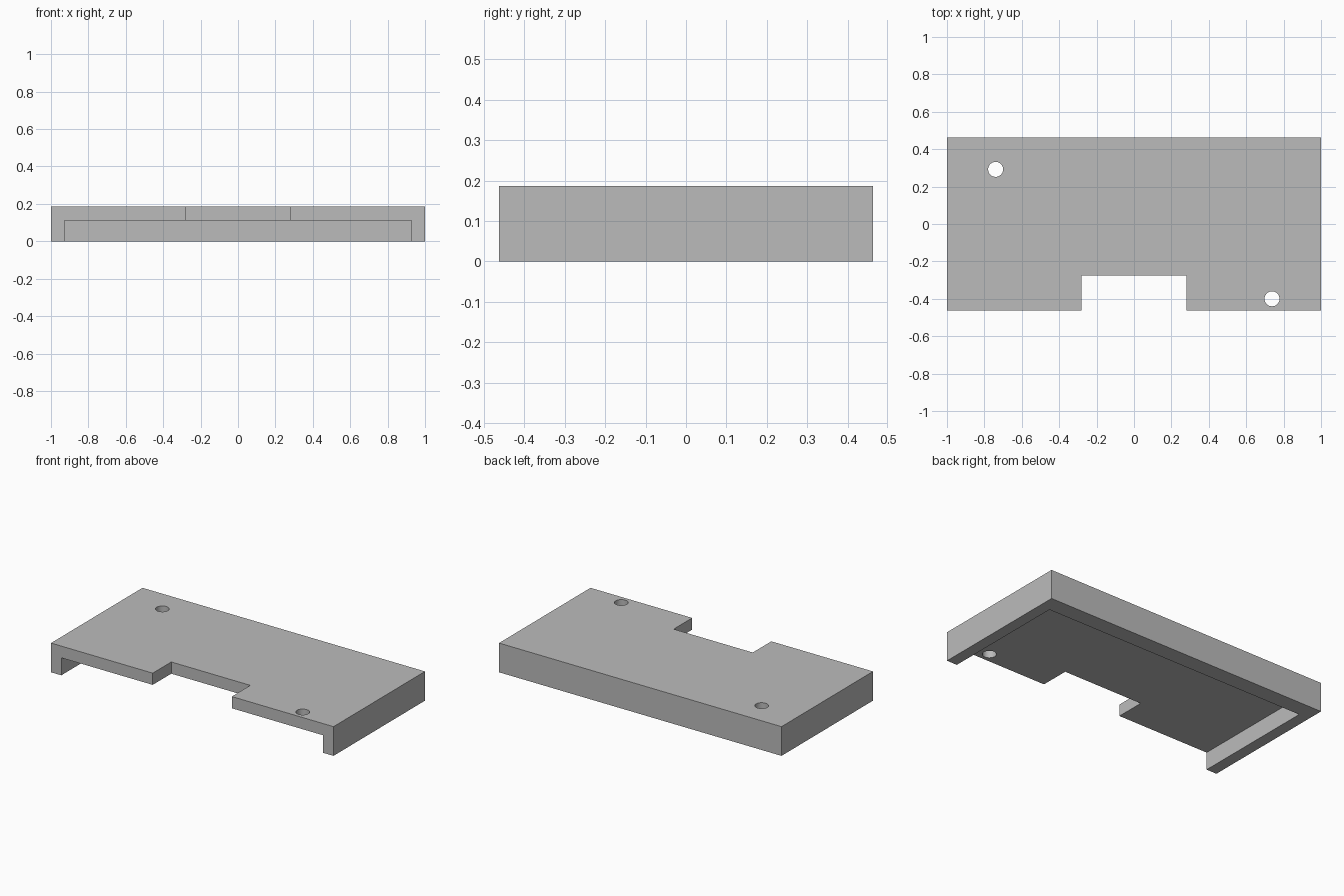
import bpy
import bmesh
from mathutils import Matrix

cube = bpy.data.objects.get("Cube")
if cube:
    bpy.data.objects.remove(cube, do_unlink=True)

grey = bpy.data.materials.new("plain_grey")
grey.use_nodes = True
colour = (0.5, 0.5, 0.5, 1)
grey.diffuse_color = colour
grey.node_tree.nodes["Principled BSDF"].inputs["Base Color"].default_value = colour

W, D, H = 1.0, 0.4625, 0.187    # half width, half depth, height
WALL, BACK, UNDER = 0.073, 0.106, 0.112
OVER = 0.1                      # cutter overshoot


def add_object(name, bm):
    mesh = bpy.data.meshes.new(name)
    bm.to_mesh(mesh)
    bm.free()
    mesh.materials.append(grey)
    obj = bpy.data.objects.new(name, mesh)
    bpy.context.collection.objects.link(obj)
    return obj


def box(name, low, high):
    bm = bmesh.new()
    bmesh.ops.create_cube(bm, size=1)
    for v in bm.verts:
        v.co = [h if c > 0 else l for c, l, h in zip(v.co, low, high)]
    return add_object(name, bm)


def cylinder(name, x, y, radius):
    bm = bmesh.new()
    bmesh.ops.create_cone(bm, cap_ends=True, segments=48, radius1=radius,
                          radius2=radius, depth=1,
                          matrix=Matrix.Translation((x, y, H / 2)))
    return add_object(name, bm)


# Solid block to be hollowed from below
cover = box("cover", (-W, -D, 0), (W, D, H))

# Underside recess open at the front, front notch and two screw holes
cutters = [
    box("recess_cutter", (-W + WALL, -D - OVER, -OVER), (W - WALL, D - BACK, UNDER)),
    box("notch_cutter", (-0.28, -D - OVER, -2 * OVER), (0.28, -0.275, H + OVER)),
    cylinder("back_hole_cutter", -0.74, 0.292, 0.04),
    cylinder("front_hole_cutter", 0.738, -0.4, 0.04),
]
for cutter in cutters:
    cutter.hide_render = True
    cutter.hide_viewport = True
    cut = cover.modifiers.new(cutter.name, 'BOOLEAN')
    cut.operation = 'DIFFERENCE'
    cut.solver = 'EXACT'
    cut.object = cutter

# Bake the cuts, then drop the cutters
bpy.context.view_layer.update()
graph = bpy.context.evaluated_depsgraph_get()
mesh = bpy.data.meshes.new_from_object(cover.evaluated_get(graph))
cover.modifiers.clear()
cover.data = mesh
for cutter in cutters:
    bpy.data.objects.remove(cutter, do_unlink=True)

# Smooth the hole walls while keeping the edges sharp
bpy.ops.object.select_all(action='DESELECT')
cover.select_set(True)
bpy.context.view_layer.objects.active = cover
bpy.ops.object.shade_smooth_by_angle()
